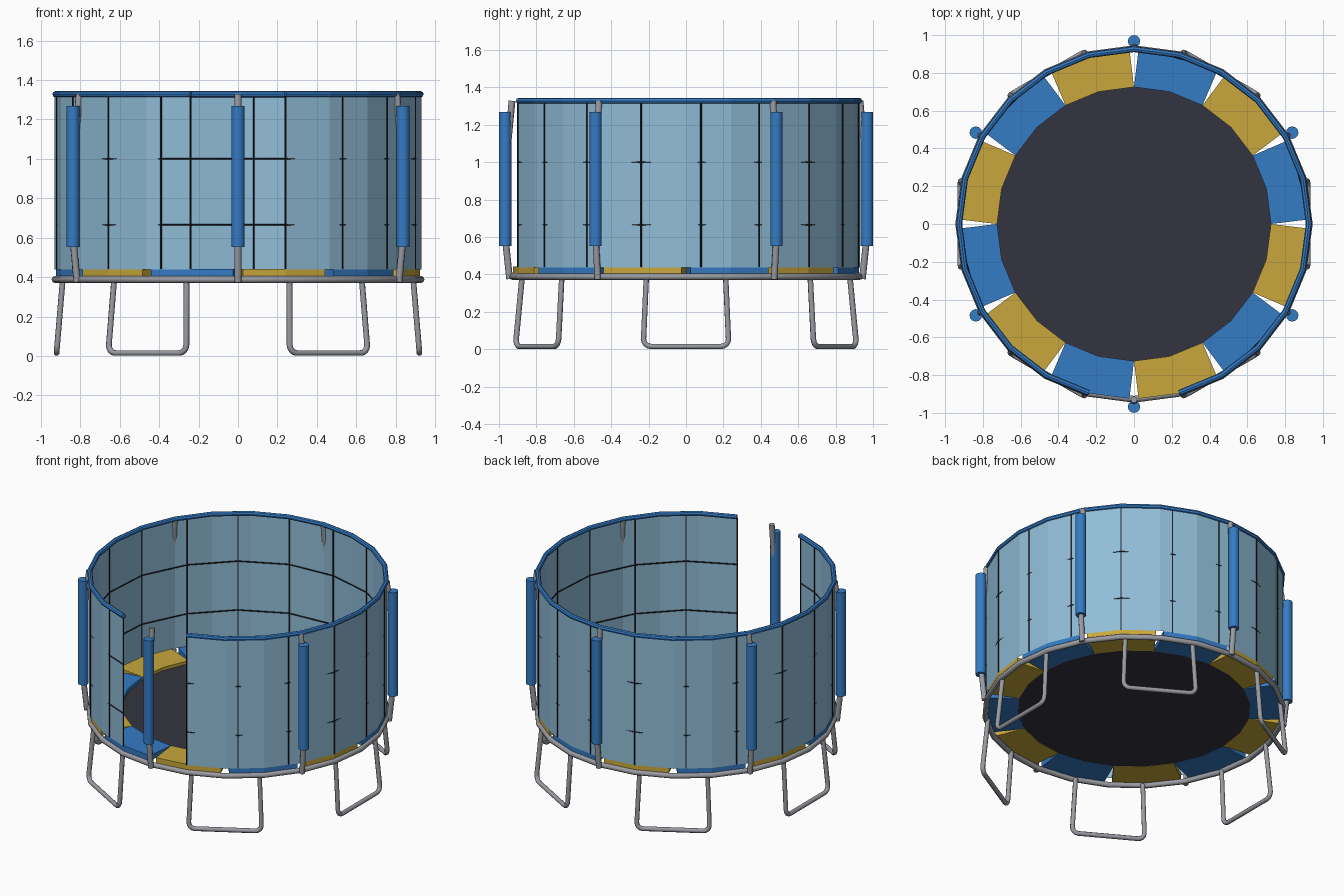
import bpy, bmesh, math
from mathutils import Vector

if "Cube" in bpy.data.objects:
    bpy.data.objects.remove(bpy.data.objects["Cube"])


def material(name, rgb):
    m = bpy.data.materials.new(name)
    m.diffuse_color = (*rgb, 1)
    m.use_nodes = True
    m.node_tree.nodes["Principled BSDF"].inputs["Base Color"].default_value = m.diffuse_color
    return m


BLUE = material("blue", (0.035, 0.2, 0.56))
YELLOW = material("yellow", (0.58, 0.39, 0.045))
MAT = material("mat_black", (0.034, 0.034, 0.05))
NET = material("net_light_blue", (0.28, 0.51, 0.68))
STEEL = material("steel_grey", (0.32, 0.33, 0.36))
SEAM = material("seam_black", (0.012, 0.012, 0.018))


def polar(r, deg, z):
    a = math.radians(deg)
    return Vector((r * math.cos(a), r * math.sin(a), z))


def tube(name, paths, radius, mat, cyclic=False, res=2, smooth=True):
    """Sweep a round section along one or more point paths, as a mesh."""
    cu = bpy.data.curves.new(name, 'CURVE')
    cu.dimensions = '3D'
    cu.bevel_depth = radius
    cu.bevel_resolution = res
    cu.use_fill_caps = True
    for pts in paths:
        sp = cu.splines.new('POLY')
        sp.points.add(len(pts) - 1)
        for p, co in zip(sp.points, pts):
            p.co = (*co, 1)
        sp.use_cyclic_u = cyclic
        sp.use_smooth = smooth
    ob = bpy.data.objects.new(name, cu)
    bpy.context.collection.objects.link(ob)
    cu.materials.append(mat)
    bpy.ops.object.select_all(action='DESELECT')
    ob.select_set(True)
    bpy.context.view_layer.objects.active = ob
    bpy.ops.object.convert(target='MESH')
    ob = bpy.context.view_layer.objects.active
    if smooth:
        bpy.ops.object.shade_smooth_by_angle(angle=math.radians(50))
    return ob


def mesh_object(name, bm, mat):
    bmesh.ops.recalc_face_normals(bm, faces=bm.faces)
    me = bpy.data.meshes.new(name)
    bm.to_mesh(me)
    bm.free()
    me.materials.append(mat)
    ob = bpy.data.objects.new(name, me)
    bpy.context.collection.objects.link(ob)
    return ob


def slab(name, outline, z0, z1, mat):
    """Extrude a flat outline from z0 up to z1."""
    bm = bmesh.new()
    f = bm.faces.new([bm.verts.new((p.x, p.y, z0)) for p in outline])
    ext = bmesh.ops.extrude_face_region(bm, geom=[f])
    top = [v for v in ext["geom"] if isinstance(v, bmesh.types.BMVert)]
    bmesh.ops.translate(bm, verts=top, vec=(0, 0, z1 - z0))
    return mesh_object(name, bm, mat)


# Frame ring
tube("frame_ring", [[polar(0.928, a, 0.388) for a in range(0, 360, 15)]],
     0.018, STEEL, cyclic=True)

# Jumping mat
slab("jumping_mat", [polar(0.728, a, 0) for a in range(0, 360, 15)], 0.408, 0.42, MAT)

# Spring pads, alternating colours, with wedge gaps between
for i in range(12):
    a = i * 30
    outline = [polar(0.725, a, 0), polar(0.925, a + 1.5, 0), polar(0.928, a + 15, 0),
               polar(0.925, a + 28.5, 0), polar(0.725, a + 30, 0), polar(0.725, a + 15, 0)]
    slab(f"spring_pad_{i + 1}", outline, 0.406, 0.442, BLUE if i % 2 == 0 else YELLOW)

# U-shaped legs, leaning outward
W, C = 0.227, 0.04
half = [(0.212, 0.39), (W, C + 0.015)]
half += [(W - C + C * math.cos(t), 0.015 + C - C * math.sin(t))
         for t in (math.pi / 8, math.pi / 4, 3 * math.pi / 8, math.pi / 2)]
profile = half + [(-s, z) for s, z in reversed(half)]
for i in range(6):
    out, side = polar(1, i * 60, 0), polar(1, i * 60 + 90, 0)
    pts = [out * (0.922 - 0.033 * z / 0.39) + side * s + Vector((0, 0, z)) for s, z in profile]
    tube(f"leg_{i + 1}", [pts], 0.015, STEEL)

# Net poles with foam sleeves
for i in range(6):
    a = 30 + i * 60
    tube(f"net_pole_{i + 1}",
         [[polar(r, a, z) for r, z in ((0.943, 0.375), (0.967, 0.6), (0.967, 0.95), (0.93, 1.328))]],
         0.018, STEEL)
    tube(f"foam_sleeve_{i + 1}", [[polar(0.967, a, 0.553), polar(0.967, a, 1.267)]],
         0.033, BLUE, res=4)

# Safety net: faceted wall with a doorway at the front
R = 0.93
STEPS = range(-75, 256, 15)
bm = bmesh.new()
low = [bm.verts.new(polar(R, a, 0.438)) for a in STEPS]
high = [bm.verts.new(polar(R, a, 1.325)) for a in STEPS]
for k in range(len(low) - 1):
    bm.faces.new((low[k], low[k + 1], high[k + 1], high[k]))
mesh_object("safety_net", bm, NET)


def net_radius(a):
    return R * math.cos(math.radians(7.5)) / math.cos(math.radians(a % 15 - 7.5))


# Net seams: uprights every 20 degrees and two horizontal bands
seams = list(range(-75, 246, 20)) + [255]
tube("net_upright_seams",
     [[polar(net_radius(a), a, 0.44), polar(net_radius(a), a, 1.32)] for a in seams],
     0.005, SEAM, res=0, smooth=False)
tube("net_band_seams",
     [[polar(net_radius(a), a, z) for a in seams] for z in (0.665, 1.0)],
     0.004, SEAM, res=0, smooth=False)

# Top rim of the net
tube("top_rim", [[polar(0.926, a, 1.328) for a in STEPS]], 0.016, BLUE, smooth=False)
